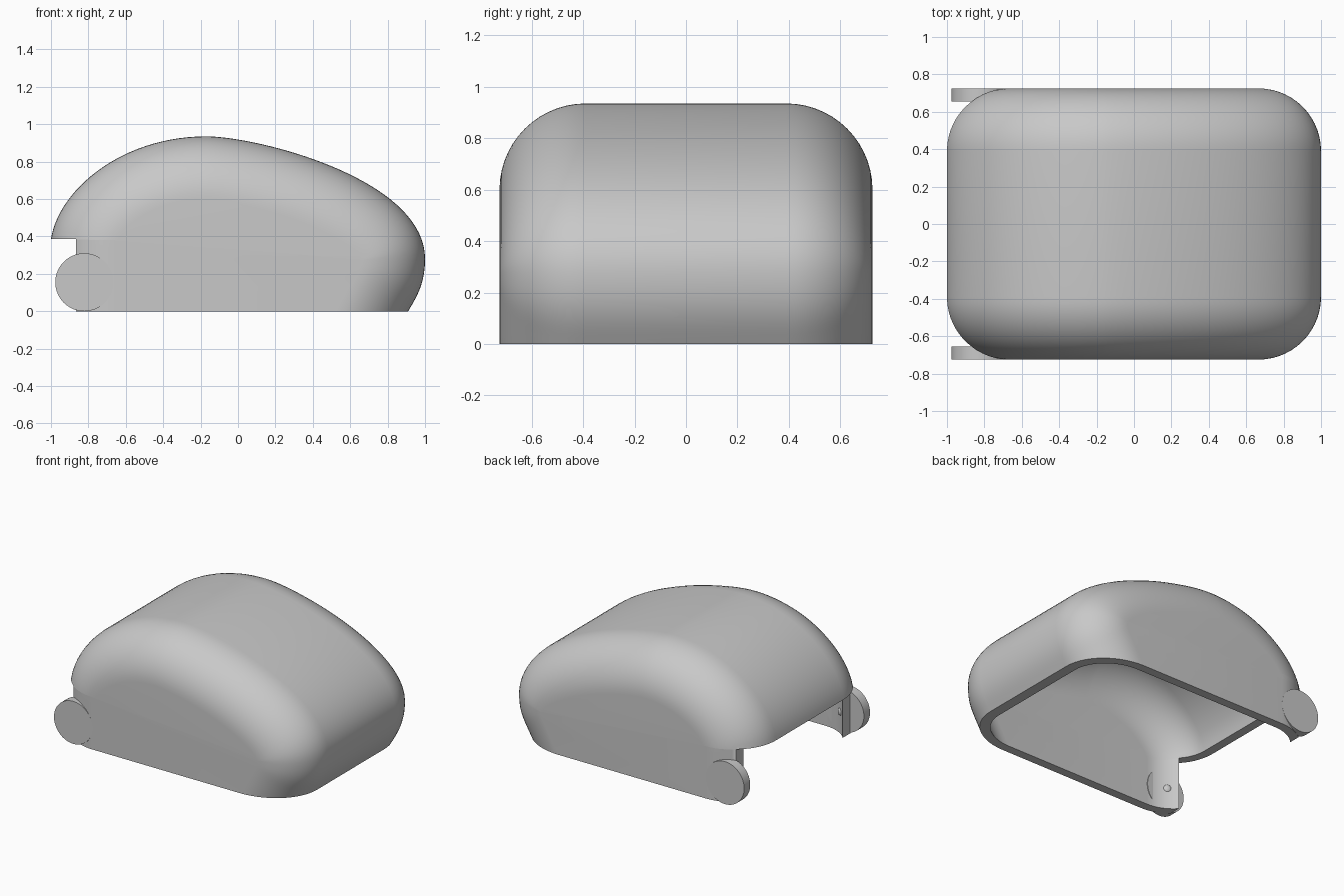
import bpy, bmesh, math
from mathutils import Vector
from mathutils.geometry import interpolate_bezier

cube = bpy.data.objects.get("Cube")
if cube:
    bpy.data.objects.remove(cube, do_unlink=True)

HALF_WIDTH, ROUND, WALL = 0.725, 0.335, 0.065
PIVOT_X, PIVOT_Z, DISC_R = -0.822, 0.155, 0.155

grey = bpy.data.materials.new("light_grey")
grey.use_nodes = True
grey.diffuse_color = (0.58, 0.58, 0.58, 1)
grey.node_tree.nodes["Principled BSDF"].inputs["Base Color"].default_value = grey.diffuse_color


def make_object(name, bm):
    bmesh.ops.recalc_face_normals(bm, faces=bm.faces)
    mesh = bpy.data.meshes.new(name)
    bm.to_mesh(mesh)
    bm.free()
    mesh.materials.append(grey)
    obj = bpy.data.objects.new(name, mesh)
    bpy.context.collection.objects.link(obj)
    return obj


def activate(obj):
    bpy.ops.object.select_all(action='DESELECT')
    obj.select_set(True)
    bpy.context.view_layer.objects.active = obj


def smooth(obj):
    activate(obj)
    bpy.ops.object.shade_smooth_by_angle(angle=math.radians(35))


def box(name, low, high):
    bm = bmesh.new()
    bmesh.ops.create_cube(bm, size=1)
    low, high = Vector(low), Vector(high)
    for v in bm.verts:
        v.co = (low + high) / 2 + v.co * (high - low)
    return make_object(name, bm)


def cut(target, cutter):
    cutter.hide_render = True
    activate(target)
    mod = target.modifiers.new("cut", 'BOOLEAN')
    mod.operation, mod.solver, mod.object = 'DIFFERENCE', 'EXACT', cutter
    bpy.ops.object.modifier_apply(modifier=mod.name)
    bpy.data.objects.remove(cutter, do_unlink=True)


# Side profile of the shell (x, z), running on below the floor so it can be trimmed
CURVES = [
    ((-1, .385), (-.96, .65), (-.62, .935), (-.17, .935)),
    ((-.17, .935), (.1, .935), (1, .71), (1, .28)),
    ((1, .28), (1, .14), (.95, .07), (.91, 0)),
]
profile = [Vector((-1, -.5)), Vector((-1, 0))]
for curve, steps in zip(CURVES, (28, 36, 12)):
    points = interpolate_bezier(*[Vector(p) for p in curve], steps)
    profile += [p.to_2d() for p in points[:-1]]
profile += [Vector((.91, 0)), Vector((.62, -.5))]


def inset_profile(distance):
    result = []
    for i, p in enumerate(profile):
        t = profile[min(i + 1, len(profile) - 1)] - profile[max(i - 1, 0)]
        normal = Vector((-t.y, t.x)).normalized()
        result.append(p - normal * distance)
    return result


def rounded_solid(name, wall, steps=14):
    """Profile swept across the width with round shoulders, shrunk by wall."""
    radius = ROUND - wall
    half = []
    for i in range(steps + 1):
        a = math.pi / 2 * i / steps
        half.append((HALF_WIDTH - ROUND + radius * math.sin(a), ROUND - radius * math.cos(a)))
    sections = [(-y, d) for y, d in reversed(half)] + half
    bm = bmesh.new()
    rows = [[bm.verts.new((p.x, y, p.y)) for p in inset_profile(d)] for y, d in sections]
    count = len(profile)
    for a, b in zip(rows, rows[1:]):
        for i in range(count):
            j = (i + 1) % count
            bm.faces.new((a[i], a[j], b[j], b[i]))
    bm.faces.new(rows[0])
    bm.faces.new(rows[-1])
    return make_object(name, bm)


# Hollow cover, open underneath and cut away at the hinge end
shell = rounded_solid("cover_shell", 0)
cut(shell, rounded_solid("hollow_cutter", WALL))
cut(shell, box("floor_cutter", (-2, -2, -2), (2, 2, 0)))
cut(shell, box("hinge_cutter", (-2, -2, -1), (-.865, 2, .385)))
smooth(shell)

# Hinge discs with a small pivot ball on each inner face
for side, label in ((-1, "front"), (1, "back")):
    bm = bmesh.new()
    bmesh.ops.create_cone(bm, cap_ends=True, segments=64, radius1=DISC_R, radius2=DISC_R, depth=.07)
    for v in bm.verts:
        x, y, z = v.co
        v.co = (x + PIVOT_X, z + side * (HALF_WIDTH - .035), y + PIVOT_Z)
    smooth(make_object(label + "_hinge_disc", bm))

    bm = bmesh.new()
    bmesh.ops.create_uvsphere(bm, u_segments=24, v_segments=12, radius=.04)
    bmesh.ops.translate(bm, verts=bm.verts, vec=(PIVOT_X, side * (HALF_WIDTH - .08), PIVOT_Z))
    smooth(make_object(label + "_pivot_ball", bm))
